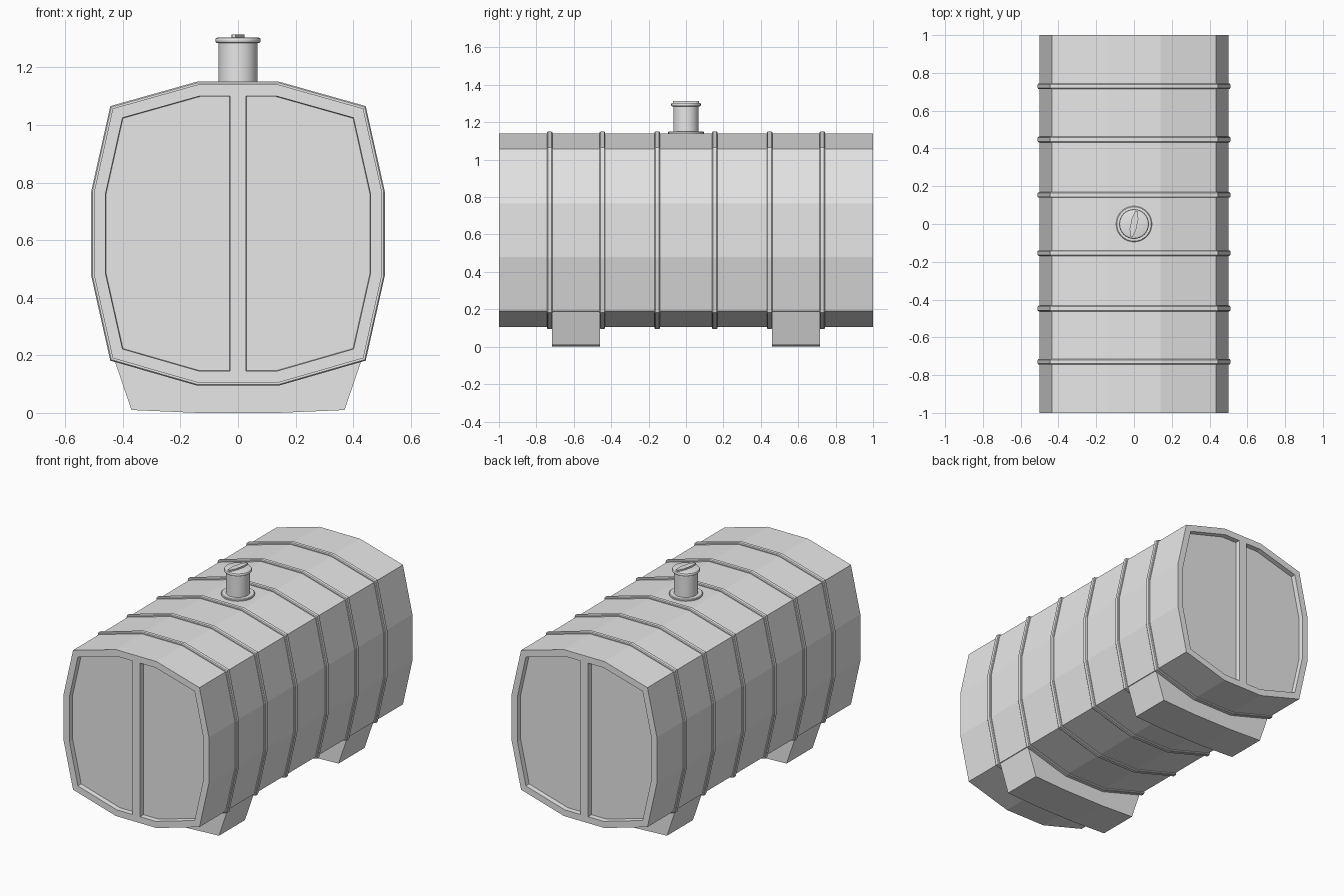
import bpy, bmesh, math
from mathutils import Matrix

if "Cube" in bpy.data.objects:
    bpy.data.objects.remove(bpy.data.objects["Cube"])

grey = bpy.data.materials.new("light_grey")
grey.diffuse_color = (0.8, 0.8, 0.8, 1)
grey.use_nodes = True
grey.node_tree.nodes["Principled BSDF"].inputs["Base Color"].default_value = grey.diffuse_color

CZ = 0.6225  # centre height of the tank
# right half of the tank cross-section (x, z), top to bottom
HALF = [(0.14, 1.14), (0.435, 1.057), (0.50, 0.766), (0.50, 0.479), (0.435, 0.19), (0.14, 0.105)]
LOOP = HALF + [(-x, z) for x, z in reversed(HALF)]


def finish(bm, name, smooth=False):
    bmesh.ops.recalc_face_normals(bm, faces=bm.faces[:])
    me = bpy.data.meshes.new(name)
    bm.to_mesh(me)
    bm.free()
    me.materials.append(grey)
    ob = bpy.data.objects.new(name, me)
    bpy.context.collection.objects.link(ob)
    if smooth:
        bpy.ops.object.select_all(action='DESELECT')
        bpy.context.view_layer.objects.active = ob
        ob.select_set(True)
        bpy.ops.object.shade_smooth_by_angle(angle=math.radians(35))
    return ob


def bridge(bm, a, b):
    n = len(a)
    for i in range(n):
        j = (i + 1) % n
        bm.faces.new((a[i], a[j], b[j], b[i]))


def prism(name, pts, y0, y1):
    bm = bmesh.new()
    a, b = [[bm.verts.new((x, y, z)) for x, z in pts] for y in (y0, y1)]
    bridge(bm, a, b)
    bm.faces.new(a)
    bm.faces.new(b)
    return finish(bm, name)


# tank shell: each end is two half panels, inset and pushed in
bm = bmesh.new()
outline = [(0, 1.14)] + HALF + [(0, 0.105)] + LOOP[6:]
rings = [[bm.verts.new((x, y, z)) for x, z in outline] for y in (-1, 1)]
bridge(bm, *rings)
panels = []
for r in rings:
    panels += [bm.faces.new(r[:8]), bm.faces.new(r[7:] + r[:1])]
bmesh.ops.recalc_face_normals(bm, faces=bm.faces[:])
bmesh.ops.inset_individual(bm, faces=panels, thickness=0.04, use_even_offset=True)
for v in {v for f in panels for v in f.verts}:
    if abs(v.co.x) < 0.06:  # narrow the centre bar
        v.co.x = math.copysign(0.027, v.co.x)
bmesh.ops.inset_individual(bm, faces=panels, thickness=0.002, depth=-0.03, use_even_offset=True)
finish(bm, "tank_shell")

# raised hoops around the tank
SECTION = [(-0.015, -0.01), (-0.015, 0.006), (-0.01, 0.01), (0.01, 0.01), (0.015, 0.006), (0.015, -0.01)]
for i, y in enumerate((-0.729, -0.447, -0.154, 0.154, 0.447, 0.729)):
    bm = bmesh.new()
    loops = []
    for dy, d in SECTION:
        s = 1 + d / 0.51
        loops.append([bm.verts.new((x * s, y + dy, CZ + (z - CZ) * s)) for x, z in LOOP])
    for k in range(len(loops)):
        bridge(bm, loops[k], loops[(k + 1) % len(loops)])
    finish(bm, f"hoop_{i + 1}")

# support feet
FOOT = [(0.432, 0.192), (0.37, 0.01), (0.14, 0.0)]
FOOT += [(-x, z) for x, z in reversed(FOOT)]
for name, y in (("front_foot", -0.588), ("back_foot", 0.588)):
    prism(name, FOOT, y - 0.128, y + 0.128)


def lathe(name, profile, n=32):
    bm = bmesh.new()
    loops = [[bm.verts.new((r * math.cos(2 * math.pi * k / n), r * math.sin(2 * math.pi * k / n), z))
              for k in range(n)] for r, z in profile]
    for a, b in zip(loops, loops[1:]):
        bridge(bm, a, b)
    bm.faces.new(loops[0])
    bm.faces.new(loops[-1])
    return finish(bm, name, True)


# filler neck with flange, and its cap
lathe("neck_flange", [(0.095, 1.13), (0.095, 1.147), (0.091, 1.151), (0.06, 1.151)])
lathe("filler_neck", [(0.068, 1.13), (0.068, 1.29)])
lathe("filler_cap", [(0.068, 1.284), (0.076, 1.286), (0.079, 1.291), (0.079, 1.297),
                     (0.076, 1.302), (0.070, 1.304)])

# lens-shaped grip across the cap
bm = bmesh.new()
lens = [(0.017, 0.03), (0.006, 0.07), (-0.006, 0.07), (-0.017, 0.03),
        (-0.017, -0.03), (-0.006, -0.07), (0.006, -0.07), (0.017, -0.03)]
a, b = [[bm.verts.new((x, y, z)) for x, y in lens] for z in (1.30, 1.314)]
bridge(bm, a, b)
bm.faces.new(a)
bm.faces.new(b)
bmesh.ops.rotate(bm, verts=bm.verts[:], cent=(0, 0, 0), matrix=Matrix.Rotation(math.radians(-12), 3, 'Z'))
finish(bm, "cap_grip")
